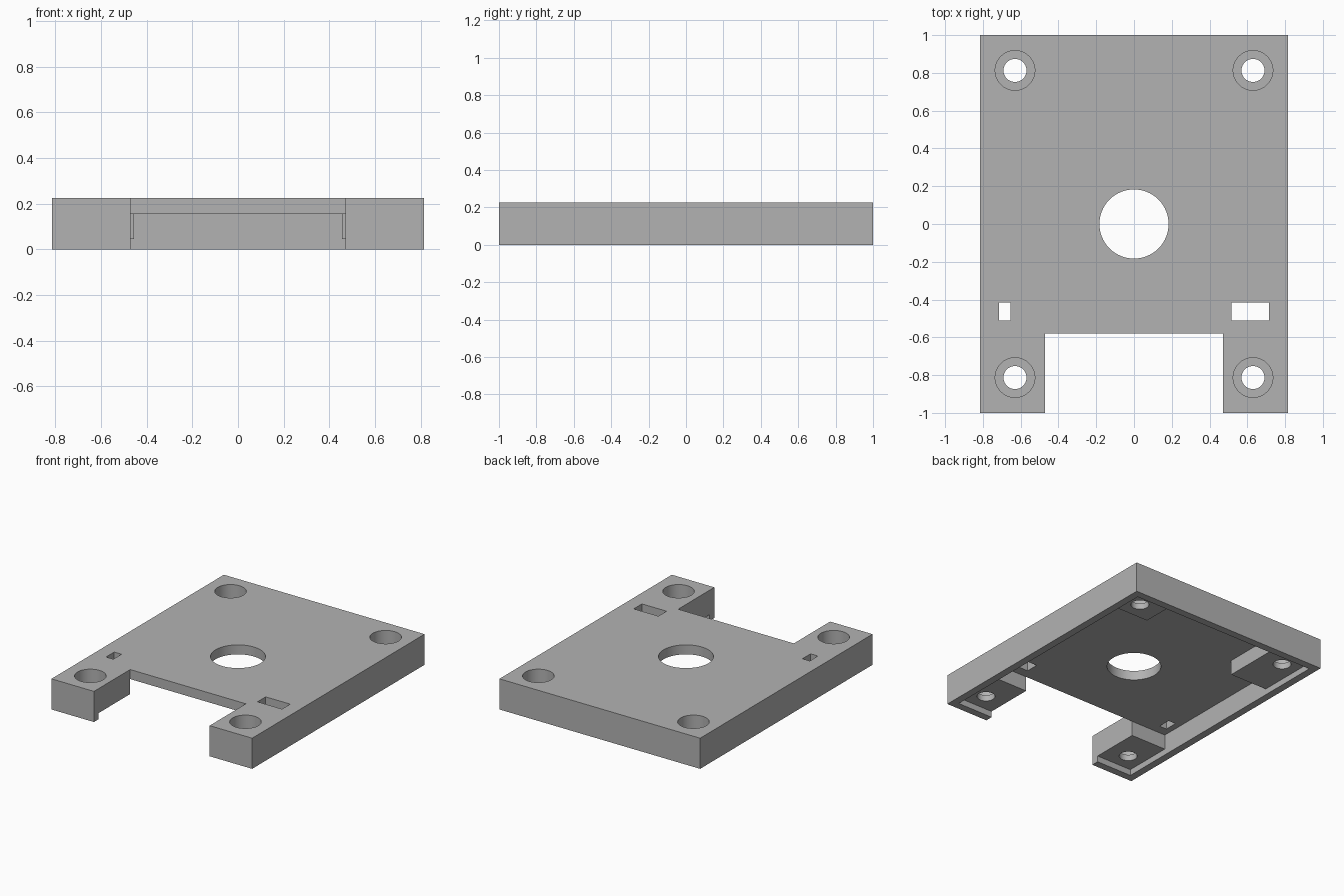
import bpy
import bmesh
import math

if "Cube" in bpy.data.objects:
    bpy.data.objects.remove(bpy.data.objects["Cube"], do_unlink=True)

# Main dimensions
HX, HY, TOP = 0.815, 1.0, 0.225
IX, IY = 0.76, 0.945            # inside of the rim
CEILING, PAD = 0.155, 0.045     # underside of plate and of corner pads
NOTCH_X, NOTCH_Y = 0.47, -0.58
PAD_X = 0.455

grey = bpy.data.materials.new("plain_grey")
grey.use_nodes = True
colour = (0.45, 0.45, 0.45, 1)
grey.diffuse_color = colour
grey.node_tree.nodes["Principled BSDF"].inputs["Base Color"].default_value = colour


def prism(name, outline, z0, z1):
    """Extrude a flat outline between two heights."""
    bm = bmesh.new()
    face = bm.faces.new([bm.verts.new((x, y, z0)) for x, y in outline])
    up = bmesh.ops.extrude_face_region(bm, geom=[face])["geom"]
    bmesh.ops.translate(bm, vec=(0, 0, z1 - z0),
                        verts=[v for v in up if isinstance(v, bmesh.types.BMVert)])
    bmesh.ops.recalc_face_normals(bm, faces=bm.faces)
    mesh = bpy.data.meshes.new(name)
    bm.to_mesh(mesh)
    bm.free()
    mesh.materials.append(grey)
    obj = bpy.data.objects.new(name, mesh)
    bpy.context.collection.objects.link(obj)
    return obj


def rect(x0, x1, y0, y1):
    return [(x0, y0), (x1, y0), (x1, y1), (x0, y1)]


def circle(x, y, r, n=64):
    return [(x + r * math.cos(2 * math.pi * i / n),
             y + r * math.sin(2 * math.pi * i / n)) for i in range(n)]


def cut(name, outline, z0, z1):
    """Subtract a prism from the body."""
    cutter = prism(name, outline, z0, z1)
    cutter.hide_render = True
    mod = body.modifiers.new(name, "BOOLEAN")
    mod.operation = "DIFFERENCE"
    mod.solver = "EXACT"
    mod.object = cutter
    cutters.append(cutter)


# Plate outline with the front notch
body = prism("cover_plate", [
    (-HX, -HY), (-NOTCH_X, -HY), (-NOTCH_X, NOTCH_Y), (NOTCH_X, NOTCH_Y),
    (NOTCH_X, -HY), (HX, -HY), (HX, HY), (-HX, HY)], 0, TOP)
cutters = []

# Shallow recess inside the rim, then the deep cavity around the corner pads
cut("rim_recess", rect(-IX, IX, -IY, IY), -0.1, PAD)
cut("cavity", [
    (-IX, NOTCH_Y), (-NOTCH_X, NOTCH_Y), (-NOTCH_X, -1.1), (NOTCH_X, -1.1),
    (NOTCH_X, NOTCH_Y), (IX, NOTCH_Y), (IX, 0.68), (PAD_X, 0.68),
    (PAD_X, IY), (-PAD_X, IY), (-PAD_X, 0.485), (-IX, 0.485)], -0.1, CEILING)

# Centre hole and the two slots
cut("centre_hole", circle(0, 0, 0.183, 96), -0.2, 0.4)
cut("small_slot", rect(-0.715, -0.655, -0.51, -0.415), -0.2, 0.4)
cut("large_slot", rect(0.515, 0.715, -0.51, -0.415), -0.2, 0.4)

# Counterbored screw holes
for sx in (-1, 1):
    for sy in (-1, 1):
        x, y = 0.63 * sx, 0.813 * sy
        cut("screw_hole", circle(x, y, 0.061), -0.2, 0.4)
        cut("counterbore", circle(x, y, 0.105), 0.09, 0.4)

# Bake the cuts and remove the cutters
bpy.context.view_layer.update()
graph = bpy.context.evaluated_depsgraph_get()
baked = bpy.data.meshes.new_from_object(body.evaluated_get(graph))
body.modifiers.clear()
body.data = baked
baked.materials.clear()
baked.materials.append(grey)
for cutter in cutters:
    bpy.data.objects.remove(cutter, do_unlink=True)

bpy.ops.object.select_all(action="DESELECT")
body.select_set(True)
bpy.context.view_layer.objects.active = body
bpy.ops.object.shade_smooth_by_angle(angle=math.radians(30))
